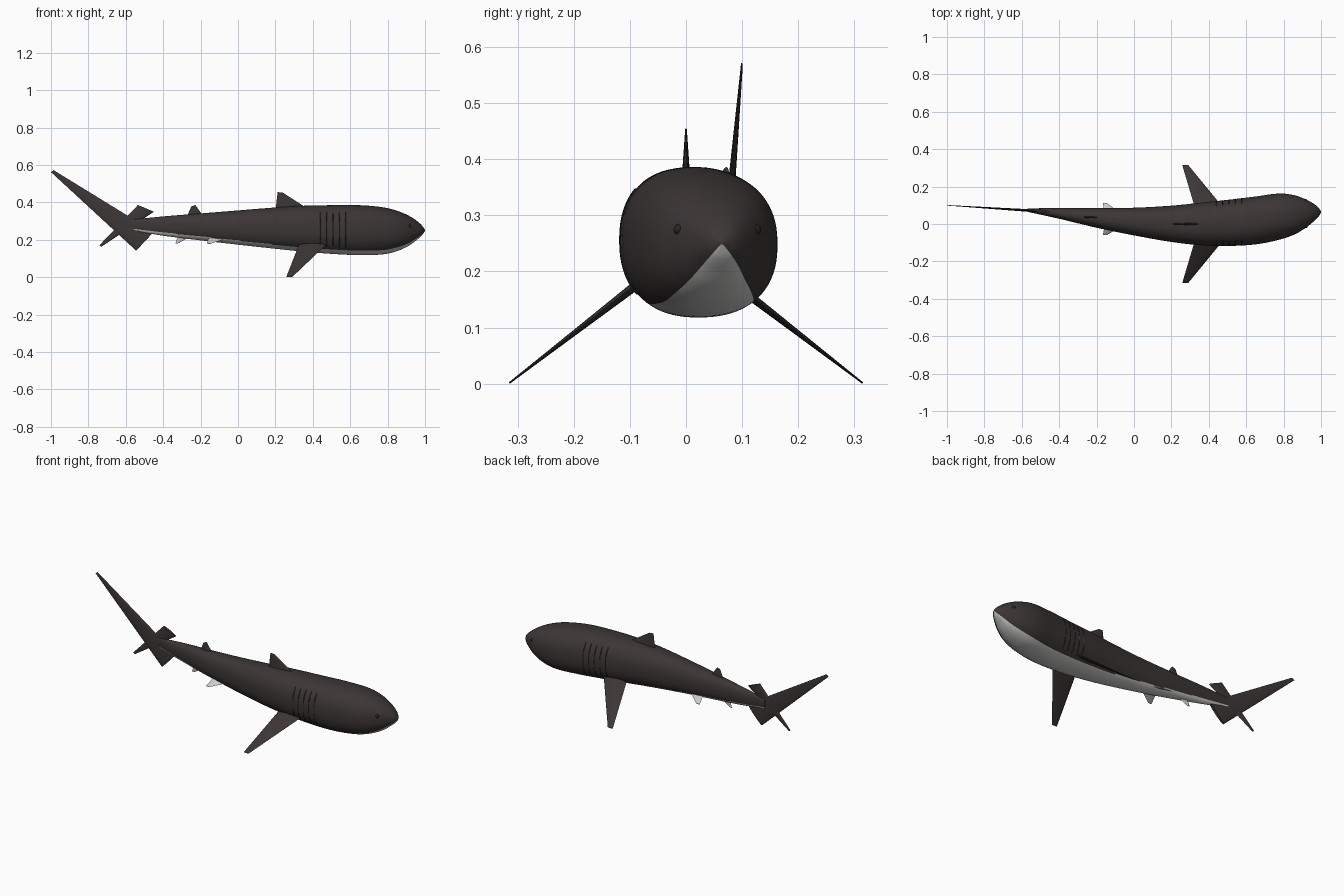
import bpy, bmesh, math
from mathutils import Vector

if "Cube" in bpy.data.objects:
    bpy.data.objects.remove(bpy.data.objects["Cube"])


def mat(name, r, g, b):
    m = bpy.data.materials.new(name)
    m.diffuse_color = (r, g, b, 1)
    m.use_nodes = True
    m.node_tree.nodes["Principled BSDF"].inputs["Base Color"].default_value = m.diffuse_color
    return m


DARK = mat("dark_skin", 0.045, 0.036, 0.036)
PALE = mat("pale_belly", 0.60, 0.60, 0.59)
BLACK = mat("eye_black", 0.02, 0.016, 0.016)
GILL = mat("gill_dark", 0.032, 0.026, 0.026)

# Body stations: x, centre y, half width, bottom z, top z
ST = [(-0.57, 0.074, 0.009, 0.25, 0.308), (-0.4, 0.057, 0.029, 0.222, 0.325),
      (-0.2, 0.033, 0.053, 0.197, 0.341), (0.0, 0.013, 0.074, 0.174, 0.357),
      (0.2, 0.001, 0.097, 0.152, 0.373), (0.35, 0.0, 0.113, 0.137, 0.382),
      (0.5, 0.006, 0.123, 0.125, 0.385), (0.65, 0.019, 0.128, 0.118, 0.385),
      (0.78, 0.040, 0.123, 0.123, 0.373), (0.86, 0.049, 0.104, 0.143, 0.352),
      (0.92, 0.056, 0.075, 0.172, 0.325), (0.96, 0.061, 0.048, 0.203, 0.298),
      (0.985, 0.063, 0.026, 0.226, 0.275), (1.0, 0.064, 0.003, 0.248, 0.253)]


def section(x):
    """Smoothly interpolated body section at x."""
    i = max(k for k in range(len(ST) - 1) if ST[k][0] <= x + 1e-9)
    a, b = ST[i], ST[i + 1]
    p, n = ST[max(i - 1, 0)], ST[min(i + 2, len(ST) - 1)]
    h = b[0] - a[0]
    t = min(max((x - a[0]) / h, 0), 1)
    out = []
    for k in range(1, 5):
        ma = (b[k] - p[k]) / (b[0] - p[0]) * h
        mb = (n[k] - a[k]) / (n[0] - a[0]) * h
        out.append((2*t**3 - 3*t**2 + 1) * a[k] + (t**3 - 2*t**2 + t) * ma
                   + (3*t**2 - 2*t**3) * b[k] + (t**3 - t**2) * mb)
    return out


def skin(x, ang, off=0.0):
    """Point on the squarish-oval body surface."""
    cy, hw, zb, zt = section(x)
    c, s = math.cos(ang), math.sin(ang)
    e = 2 / 2.3
    y = math.copysign(abs(c) ** e, c) * (hw + off)
    z = math.copysign(abs(s) ** e, s) * ((zt - zb) / 2 + off)
    return Vector((x, cy + y, (zt + zb) / 2 + z))


def finish(bm, name, mats, angle=50):
    bmesh.ops.recalc_face_normals(bm, faces=bm.faces[:])
    me = bpy.data.meshes.new(name)
    bm.to_mesh(me)
    bm.free()
    ob = bpy.data.objects.new(name, me)
    bpy.context.collection.objects.link(ob)
    for m in mats:
        me.materials.append(m)
    bpy.ops.object.select_all(action='DESELECT')
    ob.select_set(True)
    bpy.context.view_layer.objects.active = ob
    bpy.ops.object.shade_smooth_by_angle(angle=math.radians(angle))
    return ob


def loft(bm, rings, closed=True):
    rows = [[bm.verts.new(p) for p in r] for r in rings]
    n = len(rows[0])
    faces = []
    for a, b in zip(rows, rows[1:]):
        for j in range(n if closed else n - 1):
            k = (j + 1) % n
            faces.append(bm.faces.new((a[j], a[k], b[k], b[j])))
    if closed:
        bm.faces.new(rows[0])
        bm.faces.new(rows[-1])
    return faces


# Body with pale belly
N = 96
xs = [-0.57 + 1.37 * i / 80 for i in range(80)]
xs += [0.8 + 0.2 * math.sin(math.pi / 2 * i / 40) for i in range(41)]
bm = bmesh.new()
for f in loft(bm, [[skin(x, 2 * math.pi * j / N) for j in range(N)] for x in xs]):
    c = f.calc_center_median()
    cy, hw, zb, zt = section(c.x)
    level = (c.z - (zt + zb) / 2) / ((zt - zb) / 2)
    limit = -0.83 + 0.2 * min(max((0.3 - c.x) / 0.8, 0), 1)
    if level < limit:
        f.material_index = 1
finish(bm, "body", [DARK, PALE])


# Tapered fins with a lens-shaped section
def fin(name, root, tip, thick, m, tip_thick=0.003):
    r0, r1, t0, t1 = [Vector(p) for p in (*root, *tip)]
    nrm = (r1 - r0).cross((t0 + t1) / 2 - (r0 + r1) / 2).normalized()
    rings = []
    for i in range(7):
        v = i / 6
        a, b = r0.lerp(t0, v), r1.lerp(t1, v)
        th = thick + (tip_thick - thick) * v
        rings.append([a.lerp(b, 0.5 + 0.5 * math.cos(q)) + nrm * th / 2 * math.sin(q)
                      for q in (2 * math.pi * j / 16 for j in range(16))])
    bm = bmesh.new()
    loft(bm, rings)
    finish(bm, name, [m])


fin("front_dorsal_fin", ((0.20, 0, 0.355), (0.375, 0, 0.365)),
    ((0.212, 0, 0.455), (0.24, 0, 0.452)), 0.016, DARK)
fin("rear_dorsal_fin", ((-0.275, 0.038, 0.32), (-0.185, 0.034, 0.325)),
    ((-0.25, 0.036, 0.378), (-0.228, 0.035, 0.386)), 0.012, DARK)
fin("anal_fin", ((-0.32, 0.047, 0.225), (-0.25, 0.04, 0.22)),
    ((-0.335, 0.05, 0.18), (-0.318, 0.048, 0.182)), 0.010, PALE)
for side, s in (("left", 1), ("right", -1)):
    fin(side + "_pectoral_fin", ((0.325, s * 0.09, 0.172), (0.475, s * 0.09, 0.177)),
        ((0.258, s * 0.315, 0.001), (0.29, s * 0.315, 0.001)), 0.016, DARK)
    fin(side + "_pelvic_fin", ((-0.155, 0.026 + s * 0.03, 0.215), (-0.06, 0.02 + s * 0.03, 0.207)),
        ((-0.167, 0.026 + s * 0.085, 0.180), (-0.145, 0.026 + s * 0.085, 0.180)), 0.010, PALE)

# Crossing tail lobes
fin("upper_tail_lobe", ((-0.545, 0.070, 0.142), (-0.45, 0.066, 0.243)),
    ((-1.0, 0.100, 0.562), (-0.985, 0.099, 0.572)), 0.016, DARK)
fin("lower_tail_lobe", ((-0.535, 0.072, 0.386), (-0.45, 0.066, 0.350)),
    ((-0.742, 0.084, 0.170), (-0.73, 0.083, 0.163)), 0.014, DARK)

# Gill slits and eyes on both flanks
for side, s in (("left", 1), ("right", -1)):
    bm = bmesh.new()
    for g in range(5):
        x = 0.44 + 0.034 * g
        rows = []
        for i in range(17):
            q = math.radians(-42 + 84 * i / 16)
            ang = q if s > 0 else math.pi - q
            w = 0.004 * math.sin(math.pi * (i + 0.5) / 17) + 0.001
            rows.append([skin(x - w, ang, -0.001), skin(x, ang, 0.002), skin(x + w, ang, -0.001)])
        loft(bm, rows, closed=False)
    finish(bm, side + "_gill_slits", [GILL])

    bm = bmesh.new()
    bmesh.ops.create_uvsphere(bm, u_segments=20, v_segments=12, radius=0.010)
    q = math.radians(18)
    bmesh.ops.translate(bm, verts=bm.verts[:], vec=skin(0.918, q if s > 0 else math.pi - q, -0.005))
    finish(bm, side + "_eye", [BLACK])
